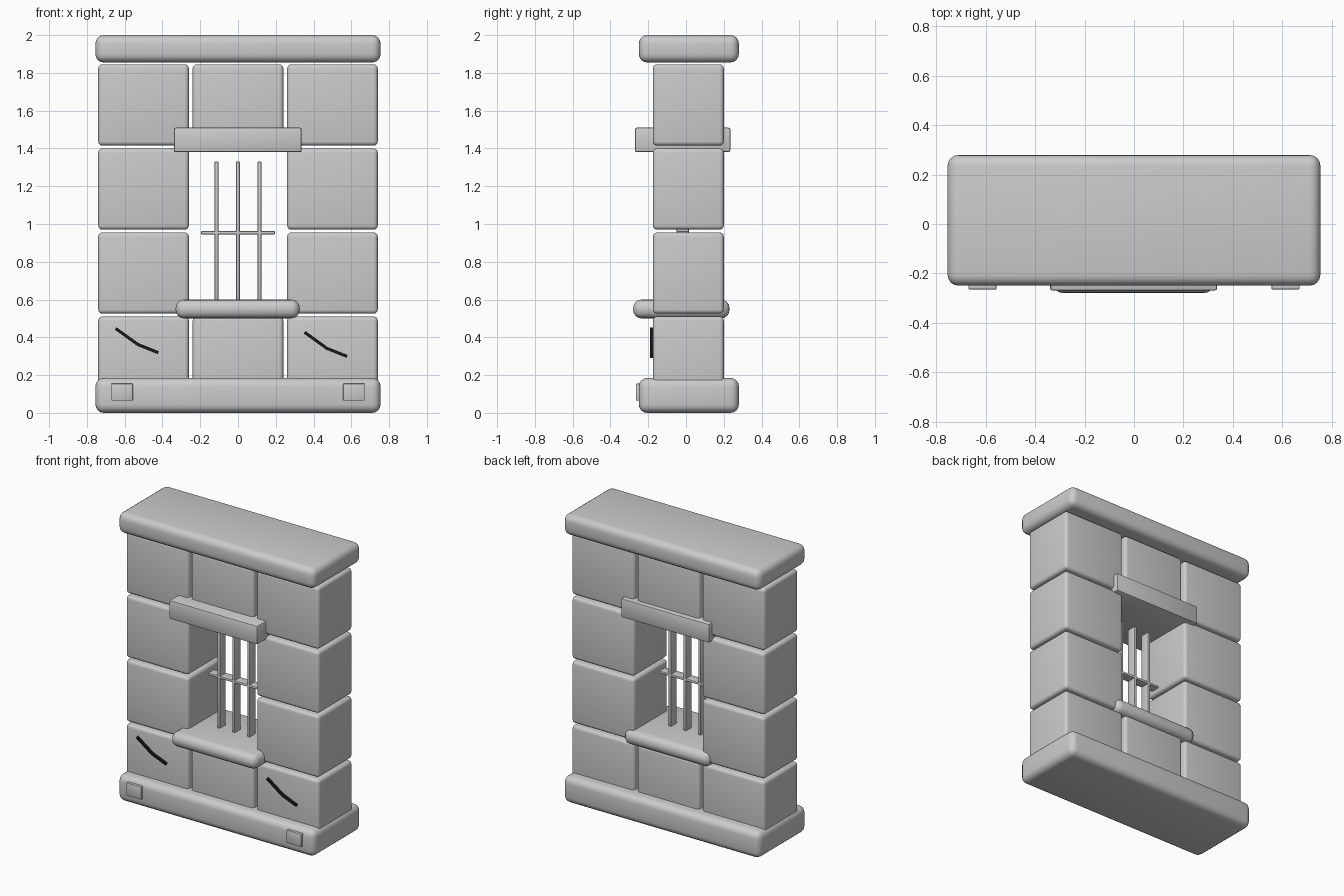
import bpy, bmesh, math
from mathutils import Matrix

if "Cube" in bpy.data.objects:
    bpy.data.objects.remove(bpy.data.objects["Cube"])


def material(name, rgb):
    m = bpy.data.materials.new(name)
    m.diffuse_color = (*rgb, 1)
    m.use_nodes = True
    m.node_tree.nodes["Principled BSDF"].inputs["Base Color"].default_value = m.diffuse_color
    return m


STONE = material("pale_grey_stone", (0.6, 0.6, 0.6))
BLACK = material("black_crack", (0.01, 0.01, 0.01))


def box(name, x, y, z, bevel=0.0, segments=4, mat=STONE):
    """Box from (min, max) ranges with a rounded edge."""
    bm = bmesh.new()
    bmesh.ops.create_cube(bm, size=1)
    for v in bm.verts:
        v.co = [r[0] if c < 0 else r[1] for c, r in zip(v.co, (x, y, z))]
    me = bpy.data.meshes.new(name)
    bm.to_mesh(me)
    bm.free()
    ob = bpy.data.objects.new(name, me)
    bpy.context.collection.objects.link(ob)
    me.materials.append(mat)
    if bevel:
        mod = ob.modifiers.new("rounding", 'BEVEL')
        mod.width, mod.segments = bevel, segments
        mod.limit_method = 'NONE'
        bpy.ops.object.select_all(action='DESELECT')
        ob.select_set(True)
        bpy.context.view_layer.objects.active = ob
        bpy.ops.object.modifier_apply(modifier="rounding")
        bpy.ops.object.shade_smooth_by_angle(angle=math.radians(35))
    return ob


# Base slab and top cap
box("base_slab", (-0.755, 0.755), (-0.25, 0.28), (0, 0.185), 0.045)
box("top_cap", (-0.755, 0.755), (-0.25, 0.28), (1.855, 2), 0.045)

# Stone blocks; the two middle rows leave the window open
for row in range(4):
    z0 = 0.08 + row * 0.445
    for col in (-1, 0, 1):
        if col == 0 and row in (1, 2):
            continue
        cx = col * 0.5
        box(f"stone_block_{row}_{col + 1}", (cx - 0.24, cx + 0.24),
            (-0.175, 0.20), (z0, z0 + 0.43), 0.022)

# Window lintel and sill
box("lintel", (-0.34, 0.337), (-0.27, 0.235), (1.38, 1.51), 0.01, 2)
box("sill", (-0.33, 0.327), (-0.28, 0.23), (0.50, 0.60), 0.045)

# Window grille
for i, x in enumerate((-0.114, 0, 0.114)):
    box(f"window_bar_{i}", (x - 0.01, x + 0.01), (-0.05, 0.015), (0.58, 1.33), 0.004, 2)
box("window_crossbar", (-0.195, 0.195), (-0.05, 0.015), (0.945, 0.962), 0.004, 2)

# Small plates on the base
for side, x in (("left", -0.614), ("right", 0.614)):
    box(f"base_plate_{side}", (x - 0.057, x + 0.057), (-0.265, -0.24), (0.065, 0.155), 0.004, 2)

# Cracks: two thin strokes on each outer bottom block
for side, ox, oz in (("left", -0.645, 0.445), ("right", 0.355, 0.425)):
    pts = [(ox, oz), (ox + 0.115, oz - 0.083), (ox + 0.22, oz - 0.125)]
    for i, (a, b) in enumerate(zip(pts, pts[1:])):
        dx, dz = b[0] - a[0], b[1] - a[1]
        half = math.hypot(dx, dz) / 2 + 0.003
        ob = box(f"crack_{side}_{i}", (-half, half), (-0.19, -0.17), (-0.008, 0.008), mat=BLACK)
        ob.data.transform(Matrix.Translation(((a[0] + b[0]) / 2, 0, (a[1] + b[1]) / 2))
                          @ Matrix.Rotation(-math.atan2(dz, dx), 4, 'Y'))
